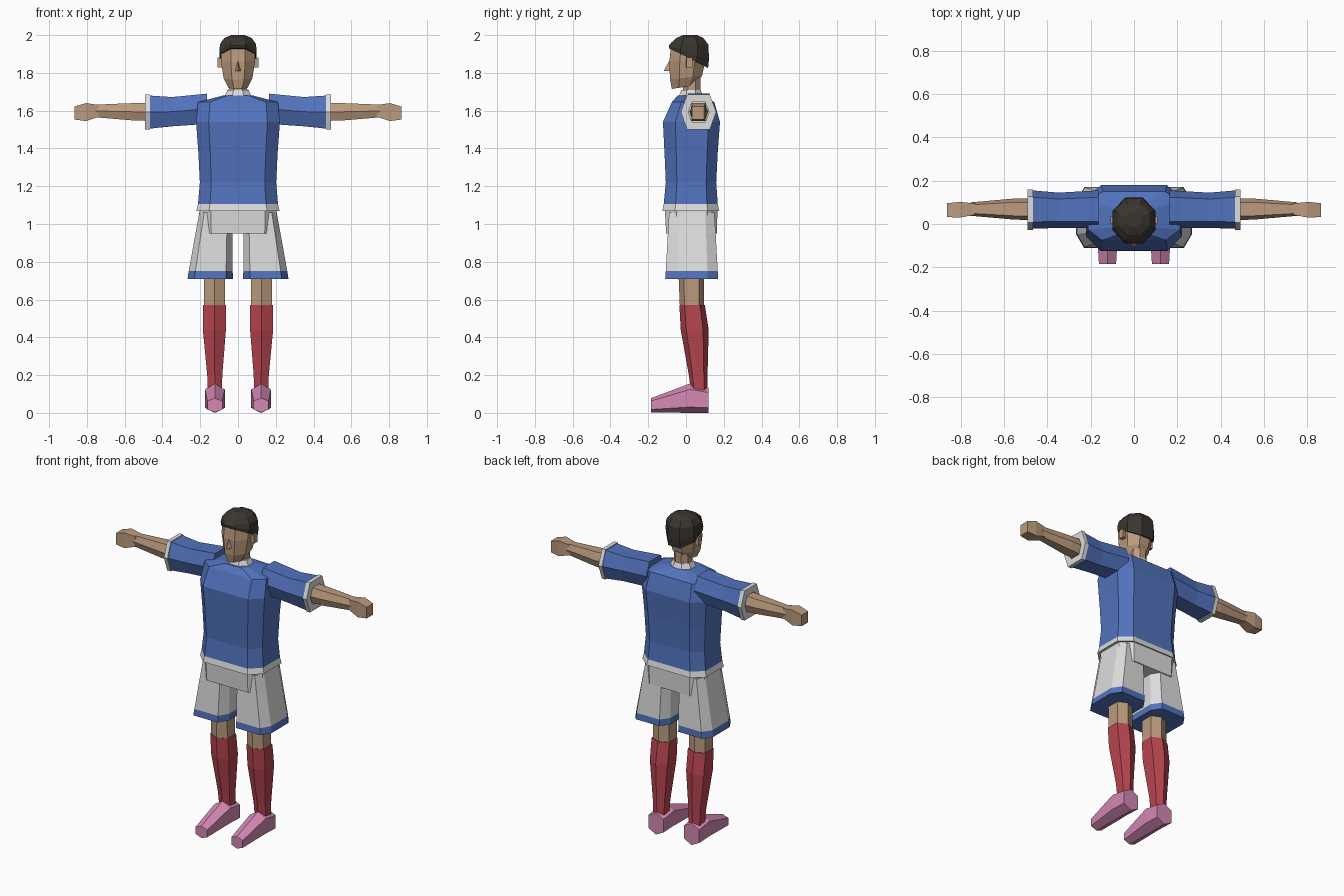
import bpy, bmesh

COLOURS = {
    "blue_cloth": (0.085, 0.17, 0.51),
    "white_cloth": (0.72, 0.72, 0.72),
    "skin": (0.50, 0.33, 0.21),
    "red_sock": (0.48, 0.06, 0.08),
    "pink_shoe": (0.66, 0.25, 0.45),
    "dark_hair": (0.042, 0.036, 0.028),
}
MATS = {}
for key, rgb in COLOURS.items():
    MATS[key] = bpy.data.materials.new(key)
    MATS[key].diffuse_color = (*rgb, 1)

# Unit outlines, scaled into a box for every section
OCT = [(.15, 0), (.85, 0), (1, .22), (1, .8), (.84, 1), (.16, 1), (0, .8), (0, .22)]
ROUND = [(.29, 0), (.71, 0), (1, .29), (1, .71), (.71, 1), (.29, 1), (0, .71), (0, .29)]
HEX_V = [(.5, 0), (1, .2), (1, .8), (.5, 1), (0, .8), (0, .2)]
HEX_U = [(0, .5), (.18, 0), (.82, 0), (1, .5), (.82, 1), (.18, 1)]
BOX = [(0, 0), (1, 0), (1, 1), (0, 1)]
TRI = [(0, 1), (.5, 0), (1, 1)]


def loft(name, shape, axis, sections, colours, mirror=False):
    """Sections are (position, u0, u1, v0, v1[, slant]); one colour or one per band."""
    bm = bmesh.new()
    rings = []
    for sec in sections:
        p, u0, u1, v0, v1 = sec[:5]
        slant = sec[5] if len(sec) > 5 else 0
        ring = []
        for a, b in shape:
            u, v = u0 + a * (u1 - u0), v0 + b * (v1 - v0)
            q = p + slant * (b - .5)
            co = {"x": (q, u, v), "y": (u, q, v), "z": (u, v, q)}[axis]
            ring.append(bm.verts.new(co))
        rings.append(ring)
    bands = [colours] * (len(rings) - 1) if isinstance(colours, str) else colours
    slots = list(dict.fromkeys(bands))
    n = len(shape)
    for lo, hi, col in zip(rings, rings[1:], bands):
        for i in range(n):
            f = bm.faces.new((lo[i], lo[(i + 1) % n], hi[(i + 1) % n], hi[i]))
            f.material_index = slots.index(col)
    bm.faces.new(rings[0][::-1]).material_index = slots.index(bands[0])
    bm.faces.new(rings[-1]).material_index = slots.index(bands[-1])
    bmesh.ops.recalc_face_normals(bm, faces=bm.faces)
    me = bpy.data.meshes.new(name)
    bm.to_mesh(me)
    bm.free()
    for s in slots:
        me.materials.append(MATS[s])
    ob = bpy.data.objects.new(name, me)
    bpy.context.collection.objects.link(ob)
    if mirror:
        mod = ob.modifiers.new("mirror", "MIRROR")
        mod.use_axis[0] = True
        mod.use_mirror_merge = False
    return ob


def sym(z, h, y0, y1, slant=0):
    return (z, -h, h, y0, y1, slant)


B, W, S = "blue_cloth", "white_cloth", "skin"

# Shirt with hem and collar
loft("shirt", OCT, "z", [
    sym(1.07, .22, -.125, .175), sym(1.105, .212, -.118, .168),
    sym(1.22, .202, -.107, .16), sym(1.38, .21, -.114, .168),
    sym(1.54, .222, -.122, .18), sym(1.645, .212, -.075, .15),
    sym(1.68, .08, -.045, .095)], [W, B, B, B, B, B])
loft("collar", ROUND, "z", [
    sym(1.665, .078, -.042, .095), sym(1.71, .056, -.025, .078)], W)

# Sleeves with open cuffs
loft("sleeves", HEX_U, "x", [
    (.165, -.02, .155, 1.53, 1.69), (.35, -.018, .145, 1.517, 1.672),
    (.467, -.022, .155, 1.505, 1.68), (.467, -.028, .16, 1.5, 1.685),
    (.492, -.028, .16, 1.5, 1.685), (.492, .012, .122, 1.54, 1.645),
    (.45, .012, .122, 1.54, 1.645)], [B, B, W, W, W, W], True)

# Arms and hands
loft("forearms", HEX_U, "x", [
    (.43, .018, .118, 1.545, 1.642), (.55, .02, .118, 1.548, 1.64),
    (.755, .038, .1, 1.565, 1.632)], S, True)
loft("hands", BOX, "x", [
    (.735, .042, .095, 1.568, 1.63), (.805, .03, .102, 1.545, 1.64),
    (.865, .032, .096, 1.553, 1.622)], S, True)

# Shorts: hip block and two flared legs with a coloured hem
loft("shorts_hips", OCT, "z", [
    sym(.95, .202, -.105, .163), sym(1.08, .205, -.112, .167)], W)
loft("shorts_legs", OCT, "z", [
    (.71, .027, .267, -.11, .17), (.75, .028, .261, -.107, .168),
    (.95, .03, .225, -.096, .157), (1.06, .03, .205, -.09, .15)], [B, W, W], True)

# Legs and socks
loft("knees", HEX_V, "z", [
    (.55, .068, .18, -.032, .095), (.74, .068, .18, -.04, .095)], S, True)
loft("socks", HEX_V, "z", [
    (.12, .085, .16, .025, .112), (.2, .083, .163, .015, .114),
    (.44, .064, .186, -.028, .12), (.57, .064, .186, -.035, .1)], "red_sock", True)

# Shoes, running from toe to heel
loft("shoes", HEX_V, "y", [
    (-.185, .083, .162, .003, .078), (.02, .07, .175, 0, .155),
    (.12, .07, .175, 0, .135)], "pink_shoe", True)

# Neck and head
loft("neck", ROUND, "z", [
    sym(1.68, .05, -.02, .075), sym(1.78, .047, -.01, .078)], S)
loft("head", ROUND, "z", [
    sym(1.725, .05, -.075, .05, .02), sym(1.775, .076, -.085, .085, .02),
    sym(1.86, .09, -.088, .102), sym(1.94, .09, -.08, .105),
    sym(1.975, .06, -.05, .08)], S)
loft("nose", TRI, "z", [
    (1.81, -.019, .019, -.118, -.08), (1.862, -.004, .004, -.09, -.08)], S)
loft("ears", BOX, "x", [
    (.082, .0, .032, 1.83, 1.875), (.109, .002, .034, 1.828, 1.882)], S, True)

# Hair cap, lower at the nape
loft("hair", ROUND, "z", [
    sym(1.878, .096, -.09, .117, -.105), sym(1.91, .099, -.091, .122, -.07),
    sym(1.955, .093, -.078, .118, -.01), sym(1.985, .072, -.05, .092),
    sym(2.0, .035, -.015, .058)], "dark_hair")
